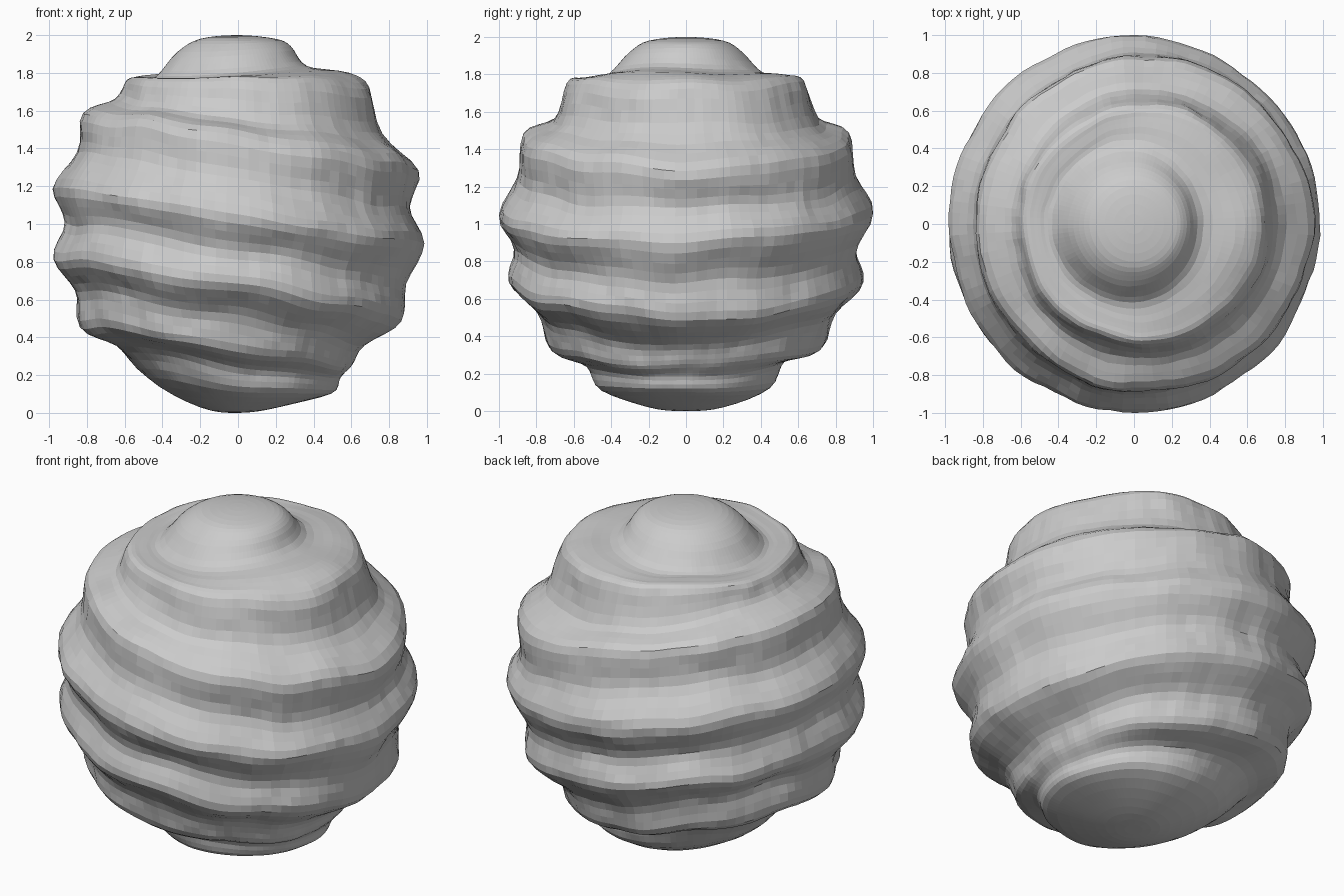
import bpy, bmesh, math
from mathutils import Vector, noise

if "Cube" in bpy.data.objects:
    bpy.data.objects.remove(bpy.data.objects["Cube"])

SEGMENTS = 100      # facets around the body
STEPS = 4           # rows between neighbouring profile points

# Matching (radius, height) profiles: crests and grooves from top to bottom
RIGHT = [(0, 2), (.20, 1.98), (.28, 1.94), (.37, 1.83), (.58, 1.79), (.70, 1.72),
         (.77, 1.48), (.94, 1.30), (.91, 1.08), (.98, .90), (.88, .70),
         (.87, .50), (.66, .36), (.60, .26), (.54, .20), (.49, .11), (.22, .03), (0, 0)]
MIDDLE = [(0, 2), (.20, 1.98), (.30, 1.92), (.41, 1.81), (.54, 1.79), (.63, 1.76),
          (.71, 1.56), (.87, 1.47), (.90, 1.25), (1.0, 1.05), (.91, .86),
          (.94, .68), (.79, .51), (.73, .33), (.53, .26), (.45, .12), (.20, .02), (0, 0)]
LEFT = [(0, 2), (.20, 1.98), (.32, 1.91), (.43, 1.79), (.51, 1.79), (.59, 1.78),
        (.65, 1.67), (.82, 1.58), (.85, 1.39), (.98, 1.20), (.93, 1.00),
        (.98, .81), (.86, .66), (.84, .47), (.66, .36), (.48, .18), (.20, .03), (0, 0)]


def blended_profile(angle):
    """Blend the three profiles so that the rings tilt around the body."""
    c = math.cos(angle)
    points = []
    for r, m, l in zip(RIGHT, MIDDLE, LEFT):
        r, m, l = Vector(r), Vector(m), Vector(l)
        points.append(m + (r - l) * (c / 2) + ((r + l) / 2 - m) * c * c)
    return points


def smooth_point(points, i, t):
    """Catmull-Rom point between points i and i + 1."""
    p1, p2 = points[i], points[i + 1]
    p0 = points[i - 1] if i else Vector((-p2.x, p2.y))
    p3 = points[i + 2] if i + 2 < len(points) else Vector((-p1.x, p1.y))
    return (2 * p1 + (p2 - p0) * t + (2 * p0 - 5 * p1 + 4 * p2 - p3) * t * t
            + (3 * p1 - p0 - 3 * p2 + p3) * t ** 3) / 2


# Lumpy ringed body
bm = bmesh.new()
top = bm.verts.new((0, 0, 2))
bottom = bm.verts.new((0, 0, 0))
columns = []
for s in range(SEGMENTS):
    angle = math.tau * s / SEGMENTS
    profile = blended_profile(angle)
    column = []
    for k in range(1, (len(profile) - 1) * STEPS):
        r, z = smooth_point(profile, k // STEPS, (k % STEPS) / STEPS)
        p = Vector((r * math.cos(angle), r * math.sin(angle), z))
        # Uneven ring heights and small dents, fading at both poles
        fade = min(1, r / 0.5) * min(1, z * 4, (2 - z) * 4)
        z += fade * 0.035 * noise.noise(p * 2.6)
        r += fade * (0.02 * noise.noise(p * 3.5 + Vector((7, 3, 1)))
                     + 0.008 * noise.noise(p * 11))
        r = min(r, 1.0)
        column.append(bm.verts.new((r * math.cos(angle), r * math.sin(angle), z)))
    columns.append(column)

for s in range(SEGMENTS):
    a, b = columns[s], columns[(s + 1) % SEGMENTS]
    bm.faces.new((top, a[0], b[0]))
    bm.faces.new((bottom, b[-1], a[-1]))
    for k in range(len(a) - 1):
        bm.faces.new((a[k], a[k + 1], b[k + 1], b[k]))
bmesh.ops.recalc_face_normals(bm, faces=bm.faces)

mesh = bpy.data.meshes.new("ringed_boulder")
bm.to_mesh(mesh)
bm.free()
body = bpy.data.objects.new("ringed_boulder", mesh)
bpy.context.collection.objects.link(body)

stone = bpy.data.materials.new("light grey stone")
stone.diffuse_color = (0.6, 0.6, 0.6, 1)
stone.use_nodes = True
stone.node_tree.nodes["Principled BSDF"].inputs["Base Color"].default_value = stone.diffuse_color
mesh.materials.append(stone)
